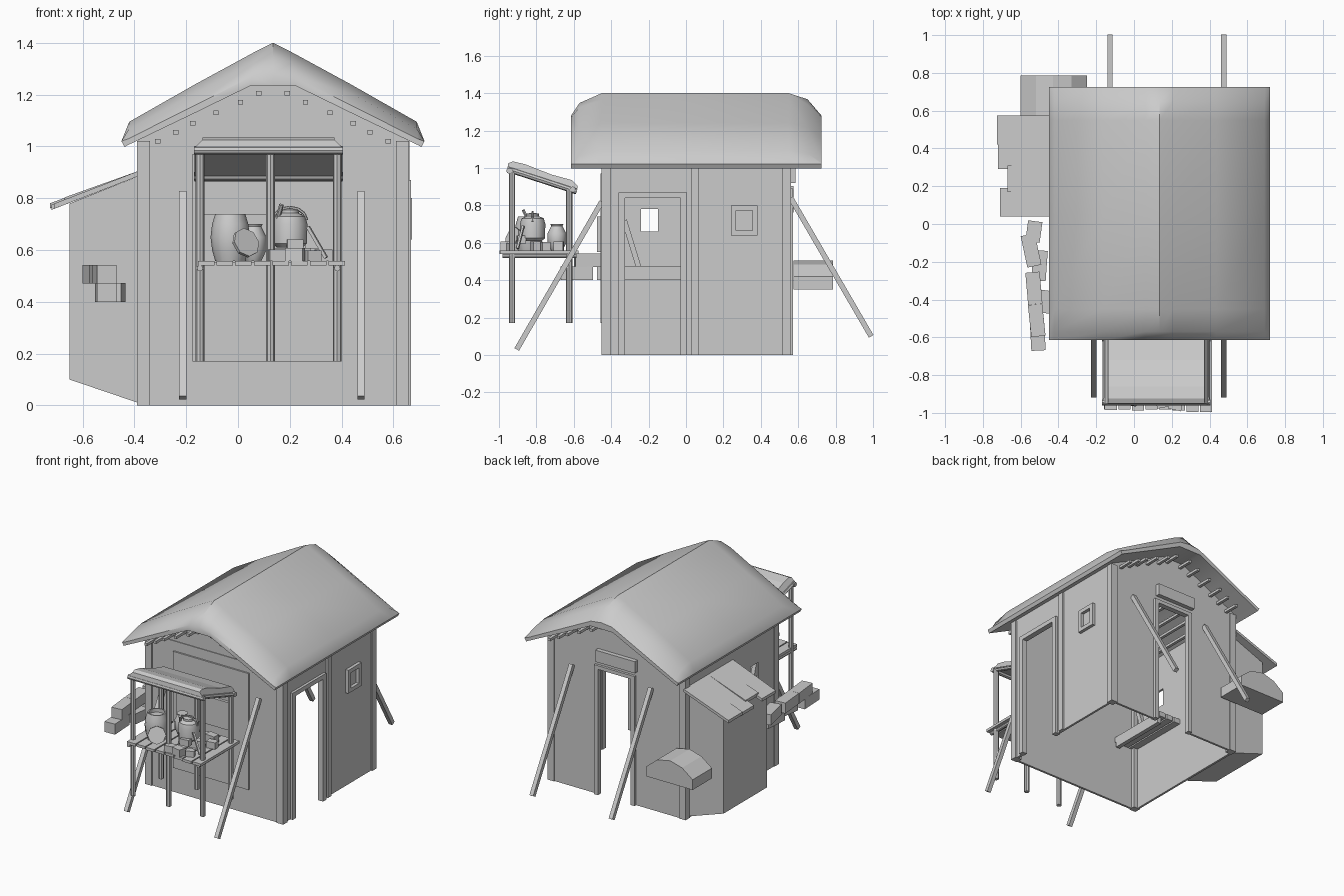
import bpy, bmesh, random
from math import sin, cos, pi, radians
from mathutils import Vector, Matrix, Euler

if "Cube" in bpy.data.objects:
    bpy.data.objects.remove(bpy.data.objects["Cube"])

random.seed(4)
CX = 0.135  # ridge line


def finish(name, bm, smooth=False):
    bmesh.ops.recalc_face_normals(bm, faces=bm.faces)
    me = bpy.data.meshes.new(name)
    bm.to_mesh(me)
    bm.free()
    ob = bpy.data.objects.new(name, me)
    bpy.context.collection.objects.link(ob)
    if smooth:
        bpy.ops.object.select_all(action='DESELECT')
        ob.select_set(True)
        bpy.context.view_layer.objects.active = ob
        bpy.ops.object.shade_smooth_by_angle(angle=radians(40))
    return ob


def box(name, lo, hi, rot=(0, 0, 0)):
    lo, hi = Vector(lo), Vector(hi)
    m = Matrix.LocRotScale((lo + hi) / 2, Euler([radians(a) for a in rot]), hi - lo)
    bm = bmesh.new()
    bmesh.ops.create_cube(bm, size=1, matrix=m)
    return finish(name, bm)


def prism(name, pts, axis, a, b):
    # profile in (y,z) for axis x, in (x,z) for axis y
    bm = bmesh.new()
    put = (lambda p, t: (t, p[0], p[1])) if axis == 'x' else (lambda p, t: (p[0], t, p[1]))
    A = [bm.verts.new(put(p, a)) for p in pts]
    B = [bm.verts.new(put(p, b)) for p in pts]
    bm.faces.new(A)
    bm.faces.new(B)
    for i in range(len(pts)):
        j = (i + 1) % len(pts)
        bm.faces.new((A[i], A[j], B[j], B[i]))
    return finish(name, bm)


def pole(name, p, q, r, n=8):
    p, q = Vector(p), Vector(q)
    d = q - p
    m = Matrix.Translation((p + q) / 2) @ d.to_track_quat('Z', 'Y').to_matrix().to_4x4()
    if n == 4:
        m = m @ Matrix.Rotation(pi / 4, 4, 'Z')
    bm = bmesh.new()
    bmesh.ops.create_cone(bm, cap_ends=True, segments=n, radius1=r, radius2=r, depth=d.length, matrix=m)
    return finish(name, bm, n > 4)


def lathe(name, prof, loc, n=12, rot=(0, 0, 0)):
    bm = bmesh.new()
    m = Matrix.LocRotScale(Vector(loc), Euler([radians(a) for a in rot]), None)
    rings = [[bm.verts.new(m @ Vector((r * cos(2 * pi * i / n), r * sin(2 * pi * i / n), z)))
              for i in range(n)] for r, z in prof]
    for a, b in zip(rings, rings[1:]):
        for i in range(n):
            bm.faces.new((a[i], a[(i + 1) % n], b[(i + 1) % n], b[i]))
    bm.faces.new(rings[0])
    bm.faces.new(rings[-1])
    return finish(name, bm, True)


# Main roof: thick sagging slab, rounded off at both gable ends
outer = [(0, 1.40), (.07, 1.365), (.30, 1.24), (.555, 1.095), (.585, 1.02)]
under = [(0, 1.235), (.085, 1.235), (.30, 1.13), (.56, 1.005), (.573, .998)]
bm = bmesh.new()
rows = []
for y, t in [(-.615, .73), (-.57, .32), (-.45, 0), (.05, 0), (.55, 0), (.65, .2), (.725, .73)]:
    o = [(a + (c - a) * t * .9, b + (d - b) * t) for (a, b), (c, d) in zip(outer, under)]
    o[0], o[-1] = (0, o[0][1]), (.585, outer[-1][1])
    half = lambda L: [(-x, z) for x, z in L[:0:-1]] + L
    ring = half(o) + half(under)[::-1]
    rows.append([bm.verts.new((CX + x, y, z)) for x, z in ring])
n = len(rows[0])
for a, b in zip(rows, rows[1:]):
    for i in range(n):
        bm.faces.new((a[i], a[(i + 1) % n], b[(i + 1) % n], b[i]))
for r in (rows[0], rows[-1]):
    for i in range(n // 2 - 1):
        bm.faces.new((r[i], r[i + 1], r[n - 2 - i], r[n - 1 - i]))
finish("main_roof", bm, True)

# Walls: thin, open underneath, with door and window openings
gable = [(.655, 1.03), (.22, 1.24), (.05, 1.24), (-.385, 1.03)]
prism("front_wall", [(-.385, 0), (.655, 0)] + gable, 'y', -.445, -.43)
prism("back_wall", [(-.385, 0), (.02, 0), (.02, .87), (.27, .87), (.27, 0), (.655, 0)] + gable, 'y', .54, .555)
prism("right_wall", [(-.445, 0), (-.325, 0), (-.325, .84), (-.03, .84), (-.03, 0), (.555, 0),
                     (.555, 1.03), (-.445, 1.03)], 'x', .635, .65)
for i, (y0, y1, z0, z1) in enumerate([(-.445, -.24, 0, 1.03), (-.15, .555, 0, 1.03),
                                      (-.24, -.15, 0, .66), (-.24, -.15, .78, 1.03)]):
    box(f"left_wall_{i}", (-.385, y0, z0), (-.37, y1, z1))
for x in (-.39, .61):
    for y in (-.452, .515):
        box("corner_post", (x, y, 0), (x + .05, y + .047, 1.02))
box("front_tie_beam", (-.34, -.45, 1.025), (.61, -.44, 1.04))
box("right_mid_post", (.64, .03, 0), (.662, .07, 1.02))

# Purlin ends under the roof
for d, z in [(.055, 1.205), (.125, 1.17), (.22, 1.13), (.31, 1.09), (.375, 1.055), (.445, 1.02)]:
    for s in (-1, 1):
        x = CX + s * d
        box("purlin", (x - .01, -.56, z - .009), (x + .01, .66, z + .009))

# Door frames, side window, board over back door
for y in (-.36, -.03):
    box("right_door_post", (.63, y, 0), (.668, y + .035, .84))
box("right_door_lintel", (.63, -.36, .84), (.668, .005, .87))
for x in (-.01, .27):
    box("back_door_post", (x, .535, 0), (x + .03, .572, .87))
box("back_door_lintel", (-.01, .535, .865), (.30, .572, .89))
box("back_board", (-.02, .555, .92), (.28, .585, 1.0))
for k in (.24, .355):
    box("window_side", (.64, k, .64), (.672, k + .027, .80))
for k in (.64, .773):
    box("window_rail", (.64, .24, k), (.672, .382, k + .027))

# Inside shelf beside the left wall
for i in range(3):
    box("inner_shelf_board", (-.37 + i * .06, -.43, .44), (-.32 + i * .06, .02, .475))
box("inner_shelf_rail", (-.23, -.42, .40), (-.2, .0, .44))
pole("inner_brace", (-.3, -.33, .72), (-.3, -.25, .46), .02, 4)

# Slanting props
for x in (-.213, .475):
    pole("front_prop", (x, -.905, .03), (x, -.45, .82), .02, 4)
for x in (-.127, .475):
    pole("back_prop", (x, .99, .10), (x, .56, .84), .02, 4)

# Lean-to on the left with ragged roof boards
prism("lean_to", [(-.65, .10), (-.385, .01), (-.385, .885), (-.65, .78)], 'y', .05, .52)
for i, (y0, y1, x) in enumerate([(.04, .19, -.71), (.17, .31, -.67), (.29, .44, -.72), (.42, .575, -.725)]):
    z = .755 + (-.72 - x) * -.4 + (i % 2) * .008
    prism("lean_to_roof_board", [(x, z), (-.385, .885), (-.385, .905), (x, z + .02)], 'y', y0, y1)

# Arched hood at the back left
prism("back_hood", [(-.60, .35), (-.60, .42), (-.52, .48), (-.43, .505), (-.33, .485), (-.25, .42), (-.25, .35)],
      'y', .575, .785)

# Blocks stacked along the left side
for x, y, l, z, a in [(-.53, -.04, .11, .47, -8), (-.545, -.14, .17, .47, 12), (-.53, -.34, .17, .47, 5),
                      (-.515, -.51, .17, .47, 6), (-.50, -.22, .16, .40, -4), (-.48, -.41, .12, .40, -8),
                      (-.51, -.585, .17, .40, 3)]:
    box("block", (x - .038, y - l / 2, z), (x + .038, y + l / 2, z + .072), (0, 0, a))

# Stall: backing panel, poles, beams
box("stall_backing", (-.175, -.456, .17), (.40, -.44, .97))
box("stall_backboard", (-.135, -.475, .55), (.26, -.456, .74))
for x in (-.147, .125, .383):
    pole("front_pole", (x, -.93, .17), (x, -.93, .995), .017)
    pole("rear_pole", (x, -.625, .17), (x, -.625, .89), .017)
for x in (-.147, .383):
    pole("side_beam", (x, -.955, .995), (x, -.585, .875), .016)
    pole("counter_bearer", (x, -.98, .53), (x, -.585, .53), .012)
pole("front_beam", (-.17, -.945, .985), (.405, -.945, .985), .016)
pole("rear_beam", (-.17, -.605, .885), (.405, -.605, .885), .016)

# Stall counter planks
for i in range(8):
    x = -.155 + i * .072
    y = -.98 - random.uniform(0, .018)
    box("counter_plank", (x, y, .54), (x + .064, -.575, .558))

# Stall awning
awn = prism("stall_awning", [(-.955, .995), (-.95, 1.025), (-.925, 1.035), (-.86, 1.02), (-.72, .965), (-.61, .935),
                             (-.58, .905), (-.585, .865), (-.62, .885), (-.80, .945)], 'y', 0, 1)
for v in awn.data.vertices:
    y, z, t = v.co.x, v.co.z, v.co.y
    side = -1 if t < .5 else 1
    inset = .03 if z > 1.34 - .0 or z + .36 * (y + .95) > 1.02 else 0
    v.co = (.118 + side * (.285 - inset), y, z)
b = bmesh.new()
b.from_mesh(awn.data)
bmesh.ops.recalc_face_normals(b, faces=b.faces)
b.to_mesh(awn.data)
b.free()

# Goods on the counter
lathe("barrel", [(.058, .558), (.07, .60), (.076, .65), (.07, .70), (.058, .74), (.05, .74), (.05, .715)],
      (-.03, -.84, 0))
lathe("leaning_lid", [(.058, -.007), (.058, .007)], (.03, -.925, .628), 8, (70, 0, 35))
lathe("pot", [(.05, .61), (.066, .625), (.068, .70), (.06, .73), (.035, .742), (.035, .755), (.01, .76)],
      (.20, -.82, 0))
lathe("small_jar", [(.03, .558), (.05, .60), (.05, .65), (.03, .69), (.035, .70)], (.06, -.69, 0))
arc = [Vector((.20 + .065 * cos(t * pi / 6), -.82, .715 + .05 * sin(t * pi / 6))) for t in range(7)]
for p, q in zip(arc, arc[1:]):
    pole("pot_handle", p, q, .006, 6)
pole("pot_spout", (.15, -.84, .71), (.168, -.87, .775), .009, 6)
pole("leaning_stick", (.27, -.87, .69), (.34, -.9, .57), .009, 4)
for x, y, z, a, s in [(.15, -.95, .558, 10, .045), (.22, -.96, .558, -12, .05), (.29, -.93, .558, 20, .04),
                      (.22, -.88, .595, 5, .045), (.16, -.80, .558, 0, .05), (.24, -.80, .558, 15, .05),
                      (.33, -.75, .558, 8, .045), (.28, -.68, .558, -6, .05)]:
    box("small_crate", (x - s * .7, y - s / 2, z), (x + s * .7, y + s / 2, z + s), (0, 0, a))
